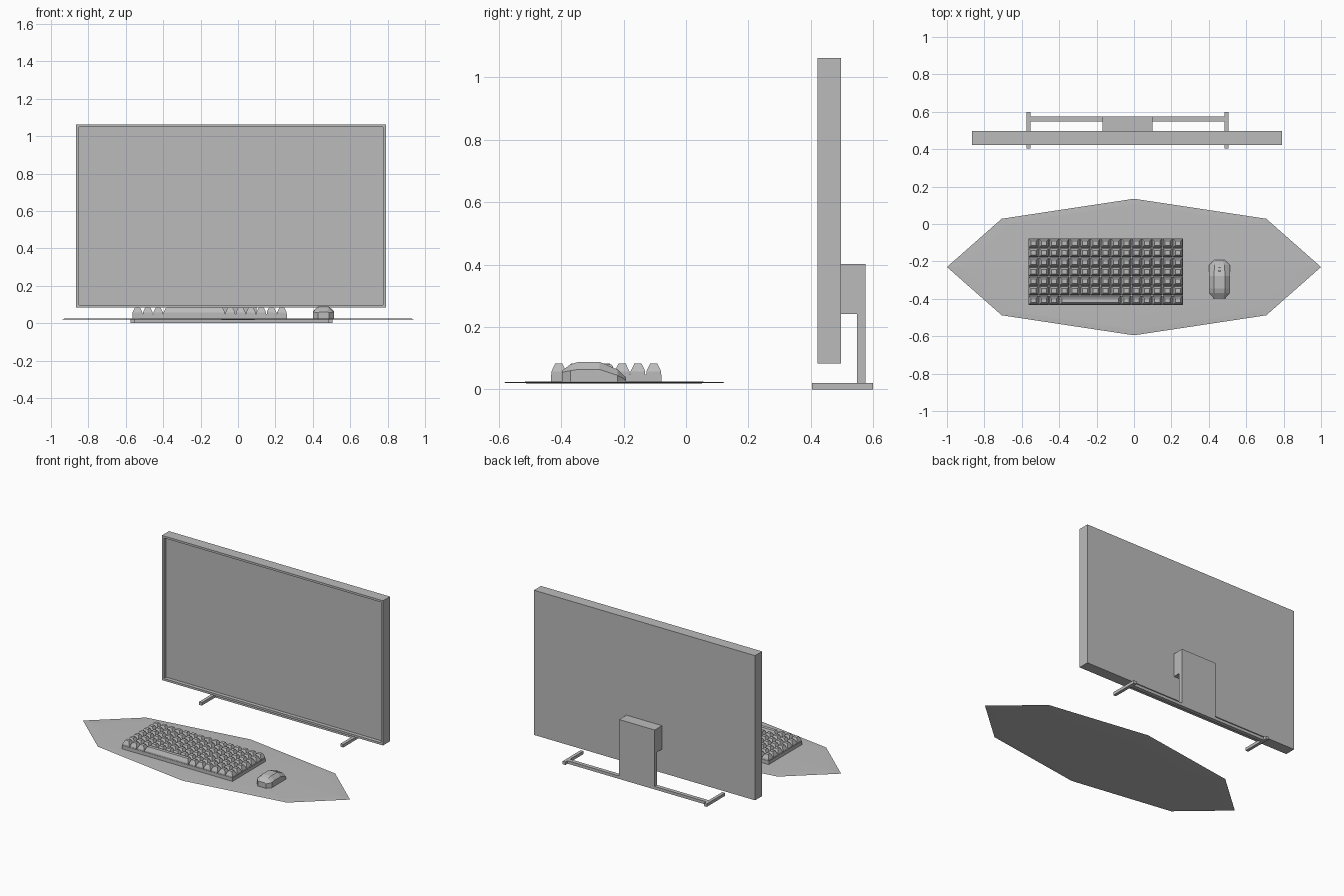
import bpy, bmesh, math
from mathutils import Matrix, Vector

if "Cube" in bpy.data.objects:
    bpy.data.objects.remove(bpy.data.objects["Cube"], do_unlink=True)

grey = bpy.data.materials.new("plain grey")
grey.use_nodes = True
colour = (0.5, 0.5, 0.5, 1)
grey.diffuse_color = colour
grey.node_tree.nodes["Principled BSDF"].inputs["Base Color"].default_value = colour


def finish(name, bm):
    bmesh.ops.recalc_face_normals(bm, faces=bm.faces[:])
    mesh = bpy.data.meshes.new(name)
    bm.to_mesh(mesh)
    bm.free()
    mesh.materials.append(grey)
    ob = bpy.data.objects.new(name, mesh)
    bpy.context.scene.collection.objects.link(ob)
    return ob


def add_box(bm, x0, x1, y0, y1, z0, z1):
    """Add a box given by its limits; return its vertices."""
    size = Matrix.Diagonal((x1 - x0, y1 - y0, z1 - z0, 1))
    place = Matrix.Translation(((x0 + x1) / 2, (y0 + y1) / 2, (z0 + z1) / 2))
    return bmesh.ops.create_cube(bm, size=1, matrix=place @ size)["verts"]


def box(name, *limits):
    bm = bmesh.new()
    add_box(bm, *limits)
    return finish(name, bm)


def loft(name, rings):
    """Skin equal-length rings of points and cap both ends."""
    bm = bmesh.new()
    rows = [[bm.verts.new(p) for p in ring] for ring in rings]
    for a, b in zip(rows, rows[1:]):
        for i in range(len(a)):
            j = (i + 1) % len(a)
            bm.faces.new((a[i], a[j], b[j], b[i]))
    bm.faces.new(rows[0])
    bm.faces.new(rows[-1])
    return finish(name, bm)


# Monitor with a recessed screen
bm = bmesh.new()
add_box(bm, -0.865, 0.79, 0.422, 0.497, 0.083, 1.062)
bm.faces.ensure_lookup_table()
front = min(bm.faces, key=lambda f: f.calc_center_median().y)
bmesh.ops.inset_region(bm, faces=[front], thickness=0.02)
rim = bmesh.ops.extrude_face_region(bm, geom=[front])["geom"]
bmesh.ops.translate(bm, vec=(0, 0.025, 0),
                    verts=[v for v in rim if isinstance(v, bmesh.types.BMVert)])
if front.is_valid:
    bmesh.ops.delete(bm, geom=[front], context="FACES_ONLY")
finish("monitor", bm)

# Stand: bracket, upright, crossbar and feet
profile = [(0.497, 0.402), (0.575, 0.402), (0.575, 0), (0.548, 0),
           (0.548, 0.242), (0.497, 0.242)]
loft("stand_upright", [[(x, y, z) for y, z in profile] for x in (-0.168, 0.098)])
box("stand_crossbar", -0.555, 0.488, 0.548, 0.575, 0, 0.02)
for side, x in (("right", -0.575), ("left", 0.484)):
    box("stand_foot_" + side, x, x + 0.021, 0.404, 0.599, 0, 0.02)

# Eight-sided desk mat, thin as a leaf
bm = bmesh.new()
bmesh.ops.create_uvsphere(bm, u_segments=8, v_segments=8, radius=1)
for v in bm.verts:
    v.co = Vector((v.co.x, v.co.y * 0.365 - 0.23, v.co.z * 0.004 + 0.022))
finish("desk_mat", bm)

# Keyboard base
KX, KY, COLS, ROWS = -0.565, -0.433, 15, 7
PX, PY = 0.827 / COLS, 0.355 / ROWS
box("keyboard_base", KX, KX + COLS * PX, KY, KY + ROWS * PY, 0.024, 0.048)

# Tapered keycaps, with a space bar in the front row
bm = bmesh.new()


def keycap(col, row, span=1):
    gap, taper = 0.002, 0.012
    x0, y0 = KX + col * PX, KY + row * PY
    x1, y1 = x0 + span * PX, y0 + PY
    verts = add_box(bm, x0 + gap, x1 - gap, y0 + gap, y1 - gap, 0.048, 0.058)
    roof = next(f for f in verts[0].link_faces[0].verts[0].link_faces)
    roof = max({f for v in verts for f in v.link_faces},
               key=lambda f: f.calc_center_median().z)
    top = bmesh.ops.extrude_face_region(bm, geom=[roof])["geom"]
    cx, cy = (x0 + x1) / 2, (y0 + y1) / 2
    for v in top:
        if isinstance(v, bmesh.types.BMVert):
            v.co.x -= math.copysign(taper, v.co.x - cx)
            v.co.y -= math.copysign(taper, v.co.y - cy)
            v.co.z = 0.083
    if roof.is_valid:
        bmesh.ops.delete(bm, geom=[roof], context="FACES_ONLY")


for row in range(ROWS):
    for col in range(COLS):
        if row == 0 and 3 <= col < 9:
            if col == 3:
                keycap(col, row, 6)
        else:
            keycap(col, row)
finish("keycaps", bm)

# Mouse body: y, half width, shoulder height, top height, top half width
MX = 0.457
sections = [(-0.398, 0.03, 0.055, 0.06, 0.02),
            (-0.37, 0.055, 0.06, 0.08, 0.028),
            (-0.345, 0.055, 0.064, 0.088, 0.03),
            (-0.277, 0.055, 0.064, 0.088, 0.03),
            (-0.22, 0.055, 0.045, 0.064, 0.026),
            (-0.192, 0.027, 0.03, 0.038, 0.016)]
loft("mouse_body", [[(MX - w, y, 0.024), (MX - w, y, s), (MX - t, y, h),
                     (MX + t, y, h), (MX + w, y, s), (MX + w, y, 0.024)]
                    for y, w, s, h, t in sections])

# Scroll wheel
bm = bmesh.new()
bmesh.ops.create_cone(bm, cap_ends=True, segments=12, radius1=0.015, radius2=0.015,
                      depth=0.01, matrix=Matrix.Translation((MX, -0.247, 0.066))
                      @ Matrix.Rotation(math.pi / 2, 4, "Y"))
finish("mouse_wheel", bm)
